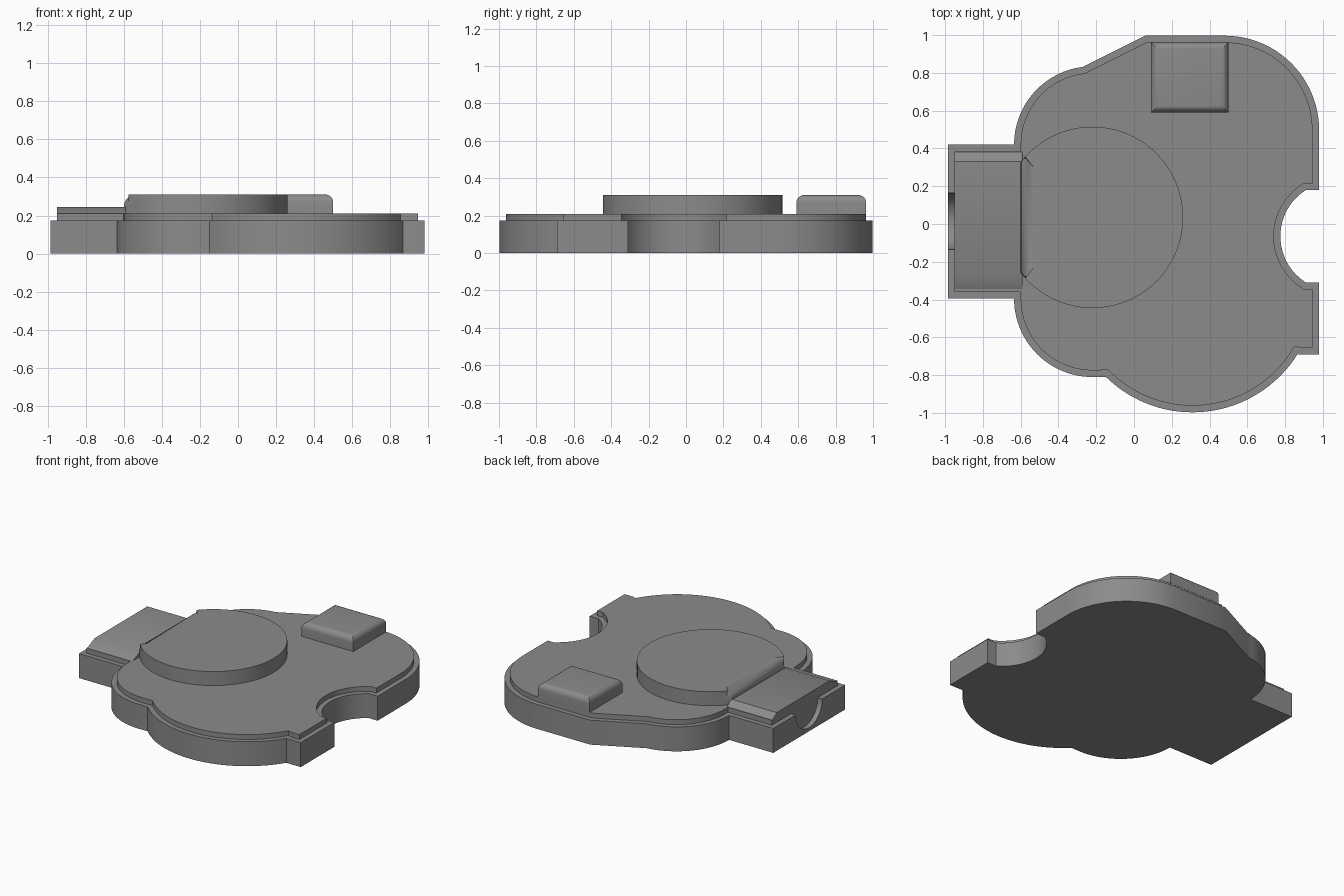
import bpy, bmesh, math
from mathutils import Vector

if "Cube" in bpy.data.objects:
    bpy.data.objects.remove(bpy.data.objects["Cube"])

grey = bpy.data.materials.new("plain_grey")
grey.diffuse_color = (0.26, 0.26, 0.26, 1)
grey.use_nodes = True
grey.node_tree.nodes["Principled BSDF"].inputs["Base Color"].default_value = grey.diffuse_color


def arc(cx, cy, r, a0, a1, n=24):
    """Points on a circle between two angles in degrees."""
    return [(cx + r * math.cos(math.radians(a0 + (a1 - a0) * i / n)),
             cy + r * math.sin(math.radians(a0 + (a1 - a0) * i / n))) for i in range(n + 1)]


def inset(points, d):
    """Move a counter-clockwise outline inwards by d with mitred corners."""
    out = []
    for i, p in enumerate(points):
        p = Vector(p)
        a = (p - Vector(points[i - 1])).normalized()
        b = (Vector(points[(i + 1) % len(points)]) - p).normalized()
        na, nb = Vector((-a.y, a.x)), Vector((-b.y, b.x))
        out.append(tuple(p + (na + nb) * d / (1 + na.dot(nb))))
    return out


def prism(name, points, start, end, axis="z", round_top=0):
    """Extrude an outline along z, or a (y, z) profile along x."""
    place = (lambda p, h: (p[0], p[1], h)) if axis == "z" else (lambda p, h: (h, p[0], p[1]))
    bm = bmesh.new()
    low = [bm.verts.new(place(p, start)) for p in points]
    high = [bm.verts.new(place(p, end)) for p in points]
    n = len(points)
    bm.faces.new(low[::-1])
    top = bm.faces.new(high)
    for i in range(n):
        j = (i + 1) % n
        bm.faces.new((low[i], low[j], high[j], high[i]))
    if round_top:
        bmesh.ops.bevel(bm, geom=list(top.edges), offset=round_top, segments=6,
                        profile=0.5, affect="EDGES", clamp_overlap=True)
    bmesh.ops.recalc_face_normals(bm, faces=bm.faces[:])
    mesh = bpy.data.meshes.new(name)
    bm.to_mesh(mesh)
    bm.free()
    mesh.materials.append(grey)
    obj = bpy.data.objects.new(name, mesh)
    bpy.context.collection.objects.link(obj)
    return obj


def activate(obj):
    bpy.ops.object.select_all(action="DESELECT")
    obj.select_set(True)
    bpy.context.view_layer.objects.active = obj


# Outline of the case, counter-clockwise from the lower right corner
outline = [(0.98, -0.69), (0.98, -0.31)]
outline += arc(1.065, -0.065, 0.29, 237.7, 122.3)        # side notch
outline += [(0.98, 0.18)]
outline += arc(0.48, 0.497, 0.5, 0, 90)                  # large corner
outline += [(0.06, 0.997)]
outline += arc(-0.22, 0.42, 0.415, 97, 180)              # upper lobe
outline += [(-0.985, 0.42), (-0.985, -0.395)]            # connector tab
outline += arc(-0.22, -0.395, 0.415, 180, 270)           # lower lobe
outline += arc(0.31, -0.341, 0.656, 225.5, 328, 32)      # bottom lobe
outline += [(0.87, -0.69)]

base = prism("base", outline, 0, 0.175)
lid = prism("lid", inset(outline, 0.035), 0.175, 0.21)

# Rounded recess in the end of the tab
cutter = prism("recess_cutter", [(0.015 + y, z) for y, z in arc(0, 0.175, 0.15, 180, 360)]
               + [(0.165, 0.3), (-0.135, 0.3)], -1.1, -0.95, "x")
cutter.hide_render = True
activate(base)
cut = base.modifiers.new("recess", "BOOLEAN")
cut.operation = "DIFFERENCE"
cut.solver = "EXACT"
cut.object = cutter
bpy.ops.object.modifier_apply(modifier=cut.name)
bpy.data.objects.remove(cutter)

# Raised plate with sloping sides on the tab
tab_plate = prism("tab_plate", [(-0.345, 0.21), (0.38, 0.21), (0.33, 0.245), (-0.265, 0.245)],
                  -0.95, -0.59, "x")

# Round cover with one flat side, and the small rectangular cover
chord = math.degrees(math.acos(-0.38 / 0.48))
round_cover = prism("round_cover", arc(-0.22, 0.035, 0.48, -chord, chord, 64),
                    0.21, 0.31, round_top=0.065)
small_cover = prism("small_cover", [(0.09, 0.59), (0.5, 0.59), (0.5, 0.963), (0.09, 0.963)],
                    0.21, 0.31, round_top=0.04)

for part in (base, lid, tab_plate, round_cover, small_cover):
    activate(part)
    bpy.ops.object.shade_smooth_by_angle(angle=math.radians(30))
